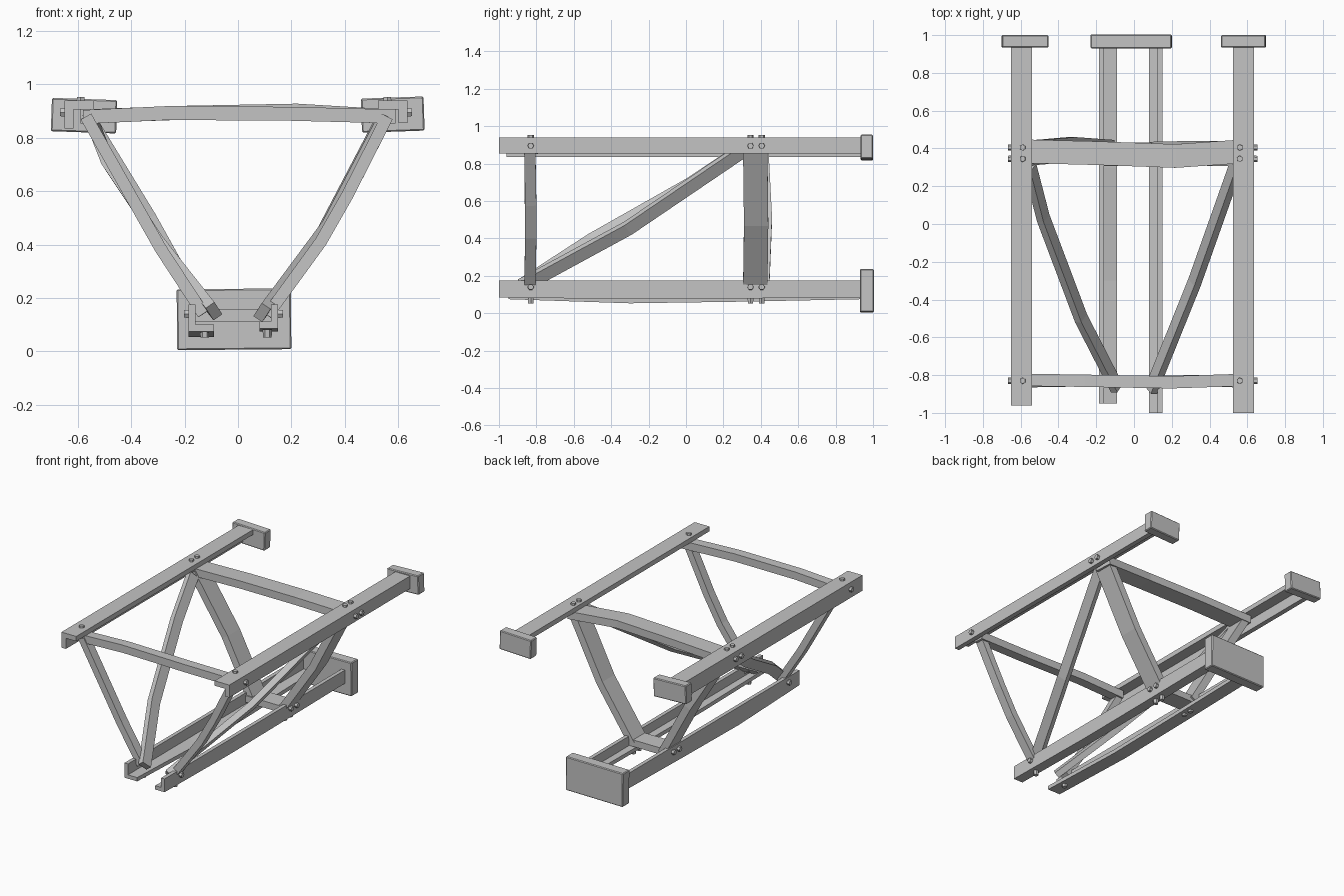
import bpy, bmesh, math
from mathutils import Vector, Matrix

cube = bpy.data.objects.get("Cube")
if cube:
    bpy.data.objects.remove(cube, do_unlink=True)

steel = bpy.data.materials.new("grey_steel")
GREY = (0.55, 0.55, 0.55, 1)
steel.use_nodes = True
steel.diffuse_color = GREY
steel.node_tree.nodes["Principled BSDF"].inputs["Base Color"].default_value = GREY


def finish(name, bm):
    bmesh.ops.recalc_face_normals(bm, faces=bm.faces)
    mesh = bpy.data.meshes.new(name)
    bm.to_mesh(mesh)
    bm.free()
    mesh.materials.append(steel)
    obj = bpy.data.objects.new(name, mesh)
    bpy.context.collection.objects.link(obj)
    return obj


def loft(name, rings):
    """Skin a list of equal cross-sections and cap both ends."""
    bm = bmesh.new()
    loops = [[bm.verts.new(p) for p in ring] for ring in rings]
    n = len(loops[0])
    for a, b in zip(loops, loops[1:]):
        for i in range(n):
            j = (i + 1) % n
            bm.faces.new((a[i], a[j], b[j], b[i]))
    bm.faces.new(loops[0])
    bm.faces.new(loops[-1])
    return finish(name, bm)


def bar(name, points, width, thick, normal):
    """Rectangular bar along a bent path; normal is its thin direction."""
    pts = [Vector(p) for p in points]
    rings = []
    for i, p in enumerate(pts):
        t = (pts[min(i + 1, len(pts) - 1)] - pts[max(i - 1, 0)]).normalized()
        w = t.cross(Vector(normal)).normalized()
        n = w.cross(t) * thick / 2
        w = w * width / 2
        rings.append([p + w + n, p - w + n, p - w - n, p + w - n])
    return loft(name, rings)


def rail(name, outer, inner, corner_z, edge_z, front, wall, sag=0.0):
    """L-section rail: flange at corner_z, web on the outer side."""
    sx = 1 if inner > outer else -1
    sz = 1 if edge_z > corner_z else -1
    rings = []
    for y, dz in ((front, 0), (-0.3, -sag), (0.3, -sag * 0.6), (0.94, 0)):
        section = [(outer, corner_z + dz), (inner, corner_z + dz),
                   (inner, corner_z + sz * wall + dz),
                   (outer + sx * wall, corner_z + sz * wall),
                   (outer + sx * wall, edge_z), (outer, edge_z)]
        rings.append([(x, y, z) for x, z in section])
    return loft(name, rings)


def plate(name, centre, size, tilt):
    bm = bmesh.new()
    bmesh.ops.create_cube(bm, size=1)
    bm.transform(Matrix.Translation(centre)
                 @ Matrix.Rotation(math.radians(tilt), 4, "Y")
                 @ Matrix.Diagonal((*size, 1)))
    obj = finish(name, bm)
    bevel = obj.modifiers.new("edge", "BEVEL")
    bevel.width = 0.005
    bevel.segments = 1


def bolt(name, place, axis):
    bm = bmesh.new()
    turn = Vector((0, 0, 1)).rotation_difference(Vector(axis)).to_matrix().to_4x4()
    bmesh.ops.create_cone(bm, cap_ends=True, segments=6, radius1=0.018,
                          radius2=0.016, depth=0.03,
                          matrix=Matrix.Translation(place) @ turn)
    finish(name, bm)


# Four angle-section rails
rail("upper_right_rail", -0.65, -0.54, 0.94, 0.835, -0.96, 0.033)
rail("upper_left_rail", 0.635, 0.525, 0.94, 0.855, -1.0, 0.033)
rail("lower_right_rail", -0.185, -0.09, 0.075, 0.175, -0.95, 0.026, 0.022)
rail("lower_left_rail", 0.15, 0.08, 0.085, 0.175, -1.0, 0.026, 0.01)

# End plates
plate("upper_right_plate", (-0.577, 0.967, 0.883), (0.245, 0.066, 0.125), 2)
plate("upper_left_plate", (0.58, 0.967, 0.887), (0.235, 0.066, 0.128), -2)
plate("lower_plate", (-0.015, 0.967, 0.12), (0.428, 0.074, 0.228), -0.5)

# Cross beams between the rails
up = (0, 0, 1)
bar("front_cross_beam", [(-0.58, -0.825, 0.878), (-0.26, -0.83, 0.893),
                         (0.2, -0.838, 0.89), (0.59, -0.825, 0.88)], 0.065, 0.052, up)
bar("rear_cross_beam", [(-0.59, 0.385, 0.88), (-0.2, 0.375, 0.894),
                        (0.22, 0.36, 0.902), (0.58, 0.385, 0.88)], 0.125, 0.052, up)
bar("lower_cross_beam", [(-0.16, 0.37, 0.135), (0.13, 0.37, 0.135)], 0.125, 0.045, up)

# Side posts, thin across the sloping side planes
for side, s in (("right", -1), ("left", 1)):
    slope = (0.84 * s, 0, -0.54)
    front = [(-0.57, -0.835, 0.88), (-0.29, -0.83, 0.385), (-0.13, -0.835, 0.14)]
    rear = [(-0.565, 0.375, 0.885), (-0.33, 0.395, 0.5), (-0.125, 0.38, 0.13)]
    brace = [(-0.09, -0.87, 0.15), (-0.28, -0.5, 0.39),
             (-0.48, 0.03, 0.69), (-0.55, 0.3, 0.87)]
    if s > 0:
        front = [(0.56, -0.835, 0.88), (0.41, -0.83, 0.585),
                 (0.31, -0.83, 0.41), (0.11, -0.835, 0.135)]
        rear = [(0.55, 0.37, 0.885), (0.34, 0.375, 0.48), (0.105, 0.37, 0.13)]
        brace = [(0.09, -0.88, 0.145), (0.32, -0.31, 0.455), (0.54, 0.31, 0.875)]
    bar(side + "_front_post", front, 0.06, 0.045, slope)
    bar(side + "_rear_post", rear, 0.13, 0.05, slope)
    bar(side + "_diagonal_brace", brace, 0.07, 0.04, slope)

    # Hexagonal bolt heads on the flange and web of each rail
    flange_x, web_x = (0.56, 0.638) if s > 0 else (-0.59, -0.653)
    low_x, low_web = (0.11, 0.153) if s > 0 else (-0.125, -0.188)
    for i, y in enumerate((-0.83, 0.345, 0.405)):
        n = str(i + 1)
        bolt(side + "_upper_flange_bolt_" + n, (flange_x, y, 0.938), (0, 0, 1))
        bolt(side + "_upper_web_bolt_" + n, (web_x, y, 0.895), (s, 0, 0))
        bolt(side + "_lower_web_bolt_" + n, (low_web, y, 0.14), (s, 0, 0))
        bolt(side + "_lower_flange_bolt_" + n, (low_x, y, 0.066), (0, 0, -1))
